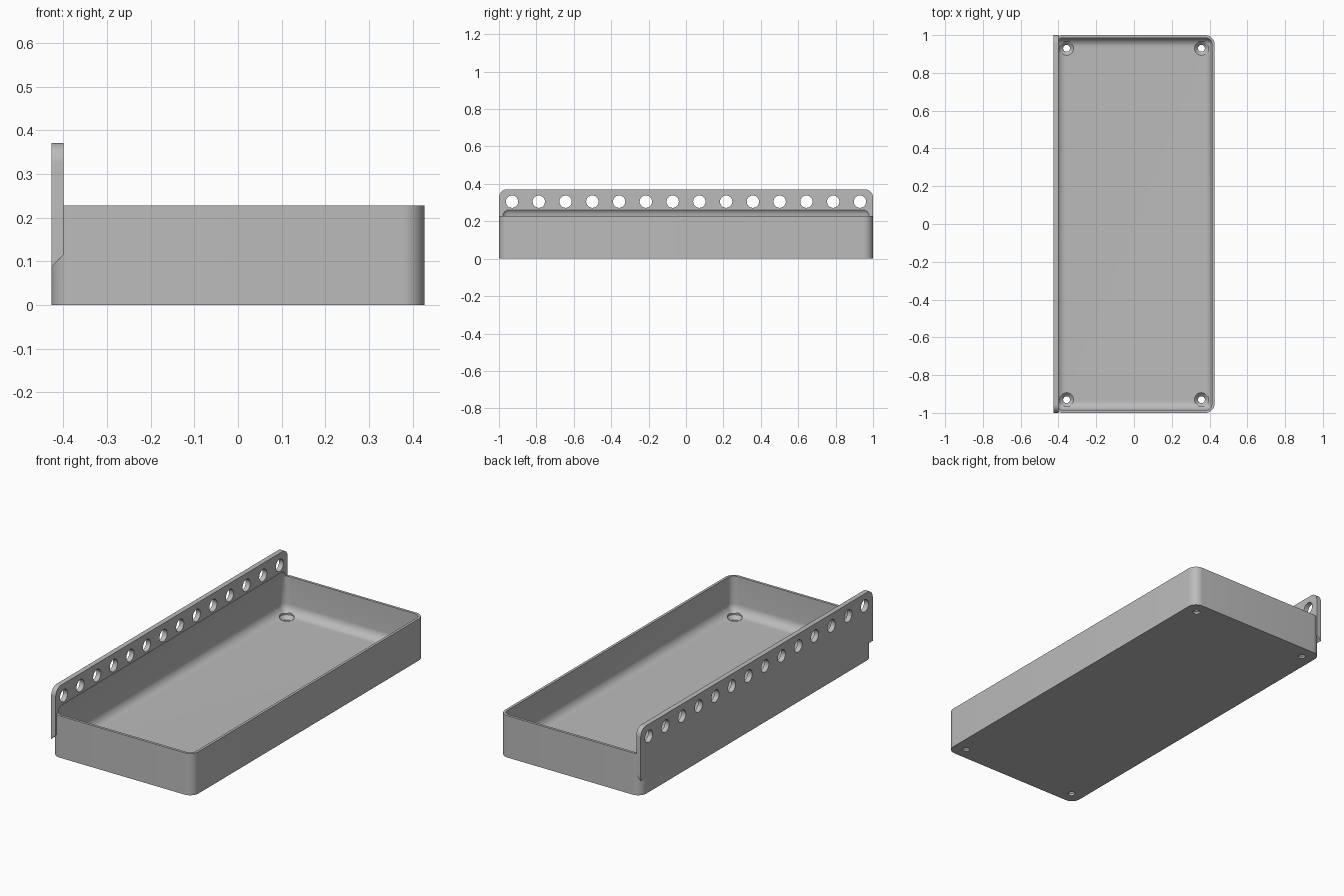
import bpy, bmesh, math
from mathutils import Matrix, Vector

cube = bpy.data.objects.get("Cube")
if cube:
    bpy.data.objects.remove(cube, do_unlink=True)

# Overall sizes
HALF_X, HALF_Y, RIM = 0.427, 1.0, 0.228
CORNER, WALL, FLOOR, FILLET = 0.05, 0.014, 0.03, 0.05
PLATE_IN, PLATE_TOP = -0.40, 0.371

grey = bpy.data.materials.new("mid grey")
grey.use_nodes = True
grey.diffuse_color = (0.5, 0.5, 0.5, 1)
grey.node_tree.nodes["Principled BSDF"].inputs["Base Color"].default_value = (0.5, 0.5, 0.5, 1)


def make_object(name, bm):
    bmesh.ops.recalc_face_normals(bm, faces=bm.faces)
    mesh = bpy.data.meshes.new(name)
    bm.to_mesh(mesh)
    bm.free()
    mesh.materials.append(grey)
    obj = bpy.data.objects.new(name, mesh)
    bpy.context.collection.objects.link(obj)
    return obj


def rounded_rect(hx, hy, r, steps=10):
    """Outline of a rounded rectangle as (x, y) pairs."""
    points = []
    for quarter, (sx, sy) in enumerate([(1, 1), (-1, 1), (-1, -1), (1, -1)]):
        for i in range(steps + 1):
            a = (quarter + i / steps) * math.pi / 2
            points.append((sx * (hx - r) + r * math.cos(a), sy * (hy - r) + r * math.sin(a)))
    return points


def loft(name, rings):
    """Closed solid through a list of rings of 3D points."""
    bm = bmesh.new()
    loops = [[bm.verts.new(p) for p in ring] for ring in rings]
    for low, high in zip(loops, loops[1:]):
        for i in range(len(low)):
            j = (i + 1) % len(low)
            bm.faces.new((low[i], low[j], high[j], high[i]))
    bm.faces.new(loops[0][::-1])
    bm.faces.new(loops[-1])
    return make_object(name, bm)


def boolean(target, other, operation):
    mod = target.modifiers.new(operation.lower(), "BOOLEAN")
    mod.operation, mod.solver, mod.object = operation, "EXACT", other
    bpy.context.view_layer.objects.active = target
    bpy.ops.object.modifier_apply(modifier=mod.name)
    bpy.data.objects.remove(other, do_unlink=True)


# Solid body with rounded upright corners
body = rounded_rect(HALF_X, HALF_Y, CORNER)
tray = loft("mounting_tray", [[(x, y, z) for x, y in body] for z in (0, RIM)])

# Tall side plate with rounded top corners and a sloping underside
r, base = 0.045, 0.088
profile = [(-HALF_Y, base), (HALF_Y, base)]
for side in (1, -1):
    for i in range(11):
        a = math.pi / 2 * (i / 10 if side > 0 else 1 + i / 10)
        profile.append((side * (HALF_Y - r) + r * math.cos(a), PLATE_TOP - r + r * math.sin(a)))
plate = loft("side_plate", [
    [(-HALF_X, y, z) for y, z in profile],
    [(PLATE_IN, y, z + (0.027 if z == base else 0)) for y, z in profile]])
boolean(tray, plate, "UNION")

# Hollow: filleted floor, straight walls, coved lip under the plate
levels = []
for i in range(10):
    a = math.pi / 2 * i / 9
    levels.append((FLOOR + FILLET * (1 - math.cos(a)), FILLET * (1 - math.sin(a))))
levels += [(0.238, 0), (0.25, 0.005), (0.262, 0.014)]
rings = []
for z, inset in levels:
    d = WALL + inset
    outline = rounded_rect(HALF_X - d, HALF_Y - d, max(CORNER - d, 0.008))
    rings.append([(x, y, z) for x, y in outline])
boolean(tray, loft("hollow_cutter", rings), "DIFFERENCE")


def circle(radius, z, x, y):
    return [(x + radius * math.cos(t * math.pi / 16), y + radius * math.sin(t * math.pi / 16), z)
            for t in range(32)]


# Countersunk screw holes in the floor
for sx in (-1, 1):
    for sy in (-1, 1):
        x, y = sx * 0.357, sy * 0.93
        steps = [(0.018, -0.02), (0.018, 0.011), (0.037, FLOOR), (0.037, 0.07)]
        cutter = loft("screw_cutter", [circle(rad, z, x, y) for rad, z in steps])
        boolean(tray, cutter, "DIFFERENCE")

# Row of round holes through the side plate
bm = bmesh.new()
for i in range(14):
    place = Matrix.Translation(Vector((-0.414, -0.93 + i * 1.86 / 13, 0.305)))
    bmesh.ops.create_cone(bm, cap_ends=True, segments=32, radius1=0.033, radius2=0.033,
                          depth=0.1, matrix=place @ Matrix.Rotation(math.pi / 2, 4, "Y"))
boolean(tray, make_object("row_cutter", bm), "DIFFERENCE")

# Smooth rounded areas, keep edges crisp
bpy.ops.object.select_all(action="DESELECT")
tray.select_set(True)
bpy.context.view_layer.objects.active = tray
bpy.ops.object.shade_smooth_by_angle(angle=math.radians(30))
